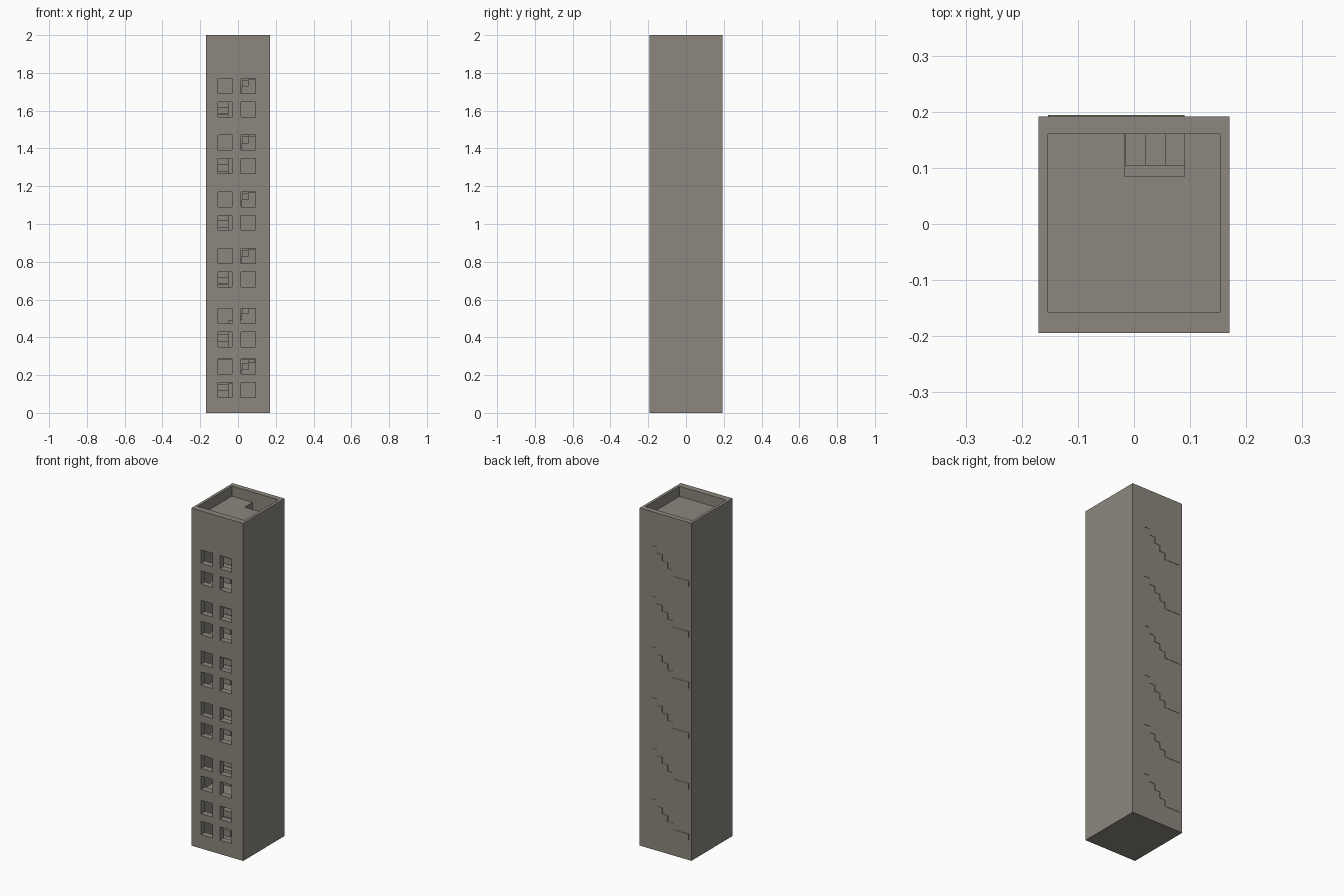
import bpy, bmesh

if "Cube" in bpy.data.objects:
    bpy.data.objects.remove(bpy.data.objects["Cube"])

# One warm grey concrete colour
concrete = bpy.data.materials.new("warm_grey_concrete")
concrete.diffuse_color = (0.262, 0.242, 0.209, 1)
concrete.use_nodes = True
concrete.node_tree.nodes["Principled BSDF"].inputs["Base Color"].default_value = concrete.diffuse_color

HX, Y0, Y1, H = 0.17, -0.194, 0.192, 2.0       # outer shell
IX, IY0, IY1 = 0.153, -0.157, 0.16             # inner room
PITCH, LEVELS = 0.30, 6
ROOF_TOP = 1.94
STAIR_BACK = 0.194                             # stairs just poke through the back wall
STAIR_FRONT = 0.104
RISE, RUN, THICK = 0.0365, 0.035, 0.036


def add_box(bm, x0, x1, y0, y1, z0, z1):
    v = bmesh.ops.create_cube(bm, size=1)["verts"]
    for p in v:
        p.co = ((x0 + x1) / 2 + p.co.x * (x1 - x0),
                (y0 + y1) / 2 + p.co.y * (y1 - y0),
                (z0 + z1) / 2 + p.co.z * (z1 - z0))


def add_prism(bm, outline, z0, z1):
    f = bm.faces.new([bm.verts.new((x, y, z0)) for x, y in outline])
    top = bmesh.ops.extrude_face_region(bm, geom=[f])["geom"]
    for e in top:
        if isinstance(e, bmesh.types.BMVert):
            e.co.z = z1
    bmesh.ops.recalc_face_normals(bm, faces=bm.faces[:])


def finish(name, bm):
    me = bpy.data.meshes.new(name)
    bm.to_mesh(me)
    bm.free()
    me.materials.append(concrete)
    ob = bpy.data.objects.new(name, me)
    bpy.context.collection.objects.link(ob)
    return ob


# Tower walls: solid block, hollowed and pierced by windows
bm = bmesh.new()
add_box(bm, -HX, HX, Y0, Y1, 0, H)
walls = finish("tower_walls", bm)

bm = bmesh.new()
add_box(bm, -IX, IX, IY0, IY1, 0.008, H + 0.1)
room_cutter = finish("room_cutter", bm)

bm = bmesh.new()
window_bottoms = [0.082, 0.350, 0.667, 0.967, 1.267, 1.566]
for zb in window_bottoms:
    for dz in (0, 0.124):
        for x0 in (-0.107, 0.017):
            add_box(bm, x0, x0 + 0.075, Y0 - 0.05, IY0 + 0.02, zb + dz, zb + dz + 0.079)
window_cutter = finish("window_cutter", bm)

for cutter in (room_cutter, window_cutter):
    cutter.hide_render = True
    mod = walls.modifiers.new("cut", "BOOLEAN")
    mod.operation = "DIFFERENCE"
    mod.solver = "EXACT"
    mod.object = cutter
dg = bpy.context.evaluated_depsgraph_get()
cut_mesh = bpy.data.meshes.new_from_object(walls.evaluated_get(dg))
walls.modifiers.clear()
walls.data = cut_mesh
for cutter in (room_cutter, window_cutter):
    bpy.data.objects.remove(cutter)

# Floor slabs and roof, each with a stairwell notch at the back
notch = [(-IX, IY0), (IX, IY0), (IX, IY1), (0.09, IY1),
         (0.09, 0.085), (-0.016, 0.085), (-0.016, IY1), (-IX, IY1)]
for k in range(1, LEVELS):
    bm = bmesh.new()
    add_prism(bm, notch, k * PITCH - 0.02, k * PITCH + 0.008)
    finish(f"floor_slab_{k}", bm)
bm = bmesh.new()
add_prism(bm, notch, ROOF_TOP - 0.04, ROOF_TOP)
finish("roof_slab", bm)

# L-shaped stairs on every level
for k in range(LEVELS):
    base = k * PITCH
    bm = bmesh.new()
    # lower flight along the left wall
    for i in range(3):
        top = base + 0.154 - (3 - i) * RISE
        y = STAIR_FRONT - (3 - i) * RUN
        add_box(bm, -IX, -0.05, y, y + RUN, top - THICK, top)
    # corner landing
    top = base + 0.154
    add_box(bm, -IX, -0.05, STAIR_FRONT, STAIR_BACK, top - THICK, top)
    # upper flight along the back wall
    for i in range(4):
        top = base + 0.154 + (i + 1) * RISE
        x = -0.05 + i * RUN
        add_box(bm, x, x + RUN, STAIR_FRONT, STAIR_BACK, top - THICK, top)
    finish(f"stairs_{k}", bm)
